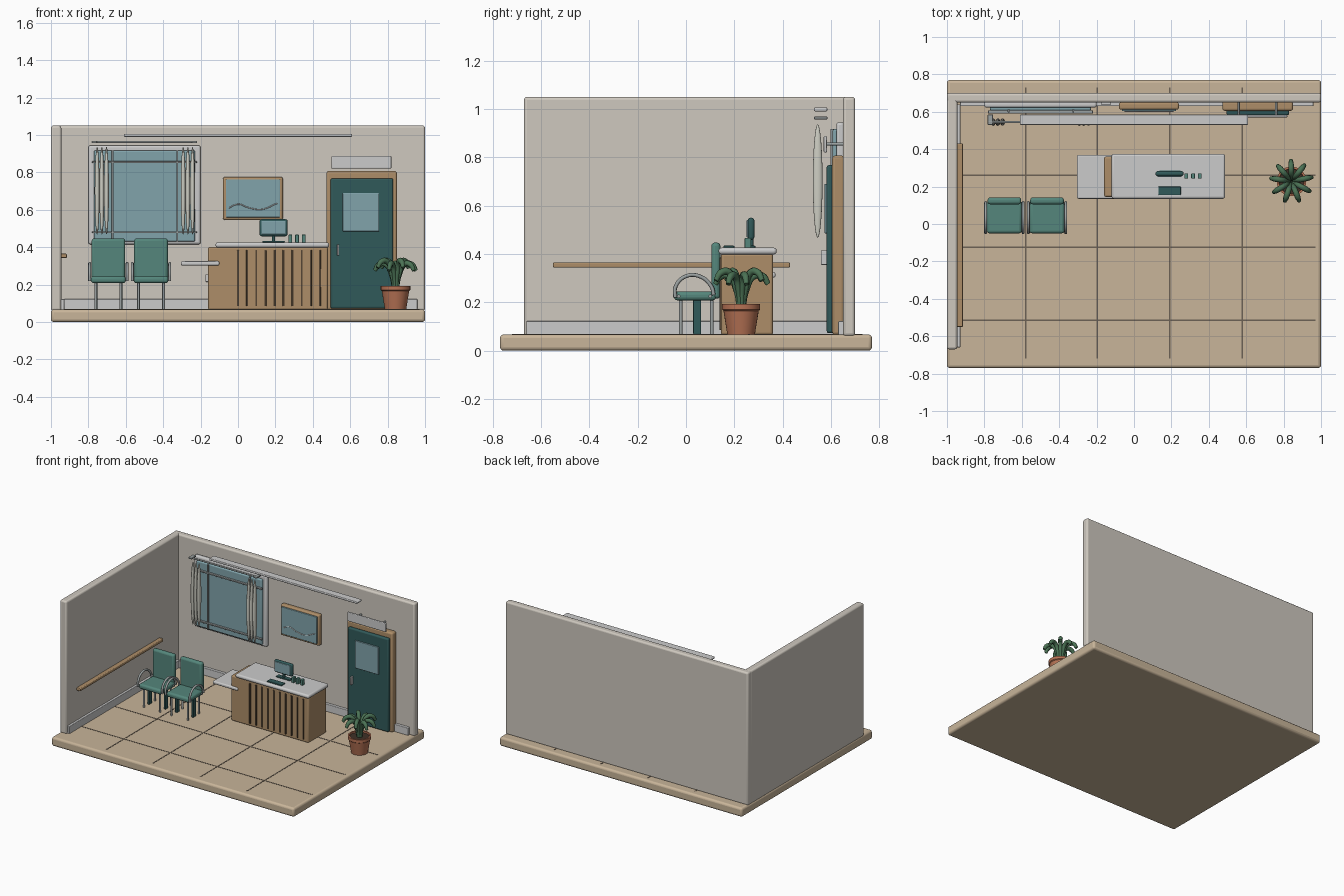
import bpy, math
from mathutils import Vector

if "Cube" in bpy.data.objects:
    bpy.data.objects.remove(bpy.data.objects["Cube"])

# ---------- materials ----------
COLORS = {
    "tan": (0.58, 0.46, 0.32), "wall": (0.62, 0.58, 0.52), "white": (0.66, 0.69, 0.67),
    "wood": (0.42, 0.27, 0.14), "dark_wood": (0.09, 0.06, 0.035), "grout": (0.15, 0.12, 0.09),
    "glass": (0.22, 0.37, 0.41), "teal": (0.09, 0.24, 0.20), "door": (0.03, 0.10, 0.10),
    "metal": (0.33, 0.36, 0.36), "clay": (0.47, 0.17, 0.09), "soil": (0.05, 0.03, 0.02),
    "leaf": (0.07, 0.17, 0.09), "cloth": (0.62, 0.62, 0.55),
}
MATS = {}
for key, rgb in COLORS.items():
    MATS[key] = bpy.data.materials.new(key)
    MATS[key].diffuse_color = (*rgb, 1)


# ---------- helpers ----------
def finish(ob, name, mat, angle=35):
    ob.name = name
    ob.data.materials.append(MATS[mat])
    bpy.ops.object.shade_smooth_by_angle(angle=math.radians(angle))
    return ob


def box(name, x, y, z, mat, bevel=0.0):
    """Box from (min, max) pairs, with rounded edges."""
    bpy.ops.mesh.primitive_cube_add(size=1)
    ob = bpy.context.object
    lo, hi = Vector((x[0], y[0], z[0])), Vector((x[1], y[1], z[1]))
    for v in ob.data.vertices:
        v.co = Vector([lo[i] if v.co[i] < 0 else hi[i] for i in range(3)])
    if bevel:
        m = ob.modifiers.new("round", "BEVEL")
        m.width, m.segments = bevel, 3
    return finish(ob, name, mat)


def rod(name, a, b, r, mat, sides=16):
    a, b = Vector(a), Vector(b)
    bpy.ops.mesh.primitive_cylinder_add(vertices=sides, radius=r, depth=(b - a).length, location=(a + b) / 2)
    ob = bpy.context.object
    ob.rotation_euler = (b - a).to_track_quat("Z", "Y").to_euler()
    return finish(ob, name, mat)


def tube(name, pts, r, mat, taper=None):
    """Smooth tube through points."""
    cu = bpy.data.curves.new(name, "CURVE")
    cu.dimensions = "3D"
    cu.bevel_depth, cu.bevel_resolution, cu.resolution_u = r, 2, 6
    cu.use_fill_caps = True
    sp = cu.splines.new("BEZIER")
    sp.bezier_points.add(len(pts) - 1)
    for i, (bp, p) in enumerate(zip(sp.bezier_points, pts)):
        bp.co = p
        bp.handle_left_type = bp.handle_right_type = "AUTO"
        bp.radius = taper[i] if taper else 1
    ob = bpy.data.objects.new(name, cu)
    bpy.context.collection.objects.link(ob)
    cu.materials.append(MATS[mat])
    return ob


def lathe(name, profile, center, mat, sides=32):
    """Revolve (radius, height) points around z."""
    verts, faces = [], []
    for r, z in profile:
        for k in range(sides):
            t = 2 * math.pi * k / sides
            verts.append((center[0] + r * math.cos(t), center[1] + r * math.sin(t), z))
    for i in range(len(profile) - 1):
        for k in range(sides):
            n = (k + 1) % sides
            faces.append((i * sides + k, i * sides + n, (i + 1) * sides + n, (i + 1) * sides + k))
    faces.append(tuple(reversed(range(sides))))
    faces.append(tuple((len(profile) - 1) * sides + k for k in range(sides)))
    me = bpy.data.meshes.new(name)
    me.from_pydata(verts, [], faces)
    ob = bpy.data.objects.new(name, me)
    bpy.context.collection.objects.link(ob)
    bpy.ops.object.select_all(action="DESELECT")
    ob.select_set(True)
    bpy.context.view_layer.objects.active = ob
    return finish(ob, name, mat)


# ---------- room shell ----------
box("floor", (-1, 1), (-0.77, 0.77), (0, 0.067), "tan", 0.015)
box("back_wall", (-1, 1), (0.65, 0.70), (0.06, 1.05), "wall", 0.012)
box("left_wall", (-1, -0.945), (-0.67, 0.67), (0.06, 1.05), "wall", 0.012)
box("back_baseboard", (-0.93, 0.96), (0.63, 0.655), (0.065, 0.122), "white", 0.004)
box("left_baseboard", (-0.95, -0.928), (-0.66, 0.64), (0.065, 0.122), "white", 0.004)
box("wall_rail", (-0.948, -0.915), (-0.55, 0.43), (0.343, 0.365), "wood", 0.005)
for x in (-0.58, -0.197, 0.19, 0.578):
    box("floor_joint", (x - 0.004, x + 0.004), (-0.72, 0.73), (0.06, 0.0685), "grout")
for y in (-0.515, -0.125, 0.26):
    box("floor_joint", (-0.93, 0.97), (y - 0.004, y + 0.004), (0.06, 0.0685), "grout")
box("ceiling_light", (-0.61, 0.61), (0.53, 0.585), (0.99, 1.006), "white", 0.005)
box("wall_outlet", (-0.175, -0.125), (0.635, 0.655), (0.215, 0.255), "white", 0.004)

# ---------- window and curtains ----------
box("window_frame", (-0.80, -0.20), (0.622, 0.655), (0.415, 0.945), "white", 0.012)
box("window_glass", (-0.77, -0.23), (0.607, 0.63), (0.43, 0.917), "glass", 0.008)
for x in (-0.67, -0.325):
    box("window_mullion", (x - 0.005, x + 0.005), (0.597, 0.612), (0.43, 0.917), "metal", 0.002)
for z in (0.48, 0.855):
    box("window_bar", (-0.78, -0.22), (0.59, 0.607), (z - 0.005, z + 0.005), "metal", 0.002)
rod("curtain_rod", (-0.78, 0.545, 0.963), (-0.225, 0.545, 0.963), 0.006, "metal")
for x in (-0.768, -0.232):
    box("curtain_bracket", (x - 0.014, x + 0.014), (0.53, 0.585), (0.957, 0.968), "metal", 0.003)
for x0 in (-0.728, -0.268):
    for k in (-1, 0, 1):
        bpy.ops.mesh.primitive_uv_sphere_add(segments=16, ring_count=16, location=(x0 + 0.025 * k, 0.545, 0.702))
        fold = bpy.context.object
        fold.scale = (0.013, 0.02, 0.235)
        finish(fold, "curtain_fold", "cloth")

# ---------- picture ----------
box("picture_frame", (-0.08, 0.24), (0.612, 0.65), (0.545, 0.775), "wood", 0.01)
box("picture_panel", (-0.065, 0.225), (0.604, 0.616), (0.56, 0.762), "glass", 0.003)
wave = [(-0.05, 0.61), (0.0, 0.63), (0.06, 0.61), (0.13, 0.603), (0.21, 0.635)]
tube("picture_wave", [(x, 0.603, z) for x, z in wave], 0.003, "white")

# ---------- door ----------
box("door_frame", (0.473, 0.85), (0.605, 0.655), (0.065, 0.807), "wood", 0.012)
box("door_panel", (0.495, 0.83), (0.582, 0.61), (0.072, 0.768), "door", 0.01)
box("door_window", (0.56, 0.755), (0.573, 0.586), (0.485, 0.69), "glass", 0.003)
box("door_handle", (0.529, 0.541), (0.558, 0.585), (0.355, 0.415), "white", 0.004)
box("door_sign", (0.50, 0.82), (0.57, 0.583), (0.82, 0.888), "white", 0.005)
for x in (0.56, 0.76):
    rod("sign_standoff", (x, 0.58, 0.855), (x, 0.655, 0.855), 0.006, "metal")

# ---------- reception desk ----------
box("desk_body", (-0.16, 0.48), (0.145, 0.36), (0.065, 0.402), "wood", 0.01)
box("desk_top", (-0.12, 0.487), (0.135, 0.375), (0.398, 0.426), "white", 0.012)
box("desk_side_shelf", (-0.305, -0.10), (0.135, 0.37), (0.302, 0.325), "white", 0.008)
for i in range(10):
    x = 0.0 + 0.0487 * i
    box("desk_slat", (x - 0.005, x + 0.005), (0.138, 0.15), (0.085, 0.385), "dark_wood", 0.002)

# ---------- desk items ----------
box("monitor", (0.115, 0.265), (0.255, 0.283), (0.458, 0.55), "door", 0.012)
box("monitor_screen", (0.125, 0.255), (0.251, 0.262), (0.468, 0.541), "glass", 0.003)
rod("monitor_stem", (0.19, 0.27, 0.426), (0.19, 0.27, 0.465), 0.009, "door")
box("monitor_base", (0.135, 0.25), (0.253, 0.287), (0.425, 0.434), "door", 0.003)
box("keyboard", (0.13, 0.25), (0.155, 0.2), (0.425, 0.434), "door", 0.003)
for x in (0.28, 0.316, 0.352):
    box("desk_holder", (x - 0.01, x + 0.01), (0.243, 0.27), (0.425, 0.467), "teal", 0.003)

# ---------- waiting chairs ----------
for cx in (-0.693, -0.465):
    box("chair_seat", (cx - 0.093, cx + 0.093), (-0.05, 0.125), (0.208, 0.245), "teal", 0.014)
    box("chair_back", (cx - 0.09, cx + 0.09), (0.105, 0.142), (0.215, 0.447), "teal", 0.014)
    for s in (-1, 1):
        for y in (-0.022, 0.107):
            rod("chair_leg", (cx + s * 0.067, y, 0.067), (cx + s * 0.067, y, 0.22), 0.007, "metal")
        lx = cx + s * 0.067
        box("chair_middle_leg", (lx - 0.008, lx + 0.008), (0.03, 0.063), (0.067, 0.215), "door", 0.003)
        arm = [(-0.045, 0.22), (-0.043, 0.265), (0.0, 0.308), (0.06, 0.306), (0.105, 0.265), (0.115, 0.23)]
        tube("chair_arm", [(cx + s * 0.1, y, z) for y, z in arm], 0.008, "metal")
    for y in (-0.03, 0.1):
        rod("chair_arm_brace", (cx - 0.1, y, 0.225), (cx + 0.1, y, 0.225), 0.007, "metal")

# ---------- potted plant ----------
pc = (0.842, 0.228)
lathe("plant_pot", [(0.057, 0.066), (0.073, 0.165), (0.079, 0.17), (0.079, 0.192),
                    (0.068, 0.192), (0.066, 0.178)], pc, "clay")
lathe("pot_soil", [(0.066, 0.17), (0.066, 0.182)], pc, "soil")
for k in range(9):
    t = 2 * math.pi * k / 9 + 0.2
    top = 0.325 if k % 2 else 0.31
    arc = [(0.01, 0.175), (0.022, 0.25), (0.055, top), (0.09, top - 0.003), (0.112, top - 0.035)]
    tube("plant_leaf", [(pc[0] + r * math.cos(t), pc[1] + r * math.sin(t), z) for r, z in arc],
         0.015, "leaf", (0.6, 0.8, 1.0, 1.0, 0.7))

for m in bpy.data.materials:
    if m.users and not m.is_grease_pencil:
        m.use_nodes = True
        m.node_tree.nodes["Principled BSDF"].inputs["Base Color"].default_value = m.diffuse_color
